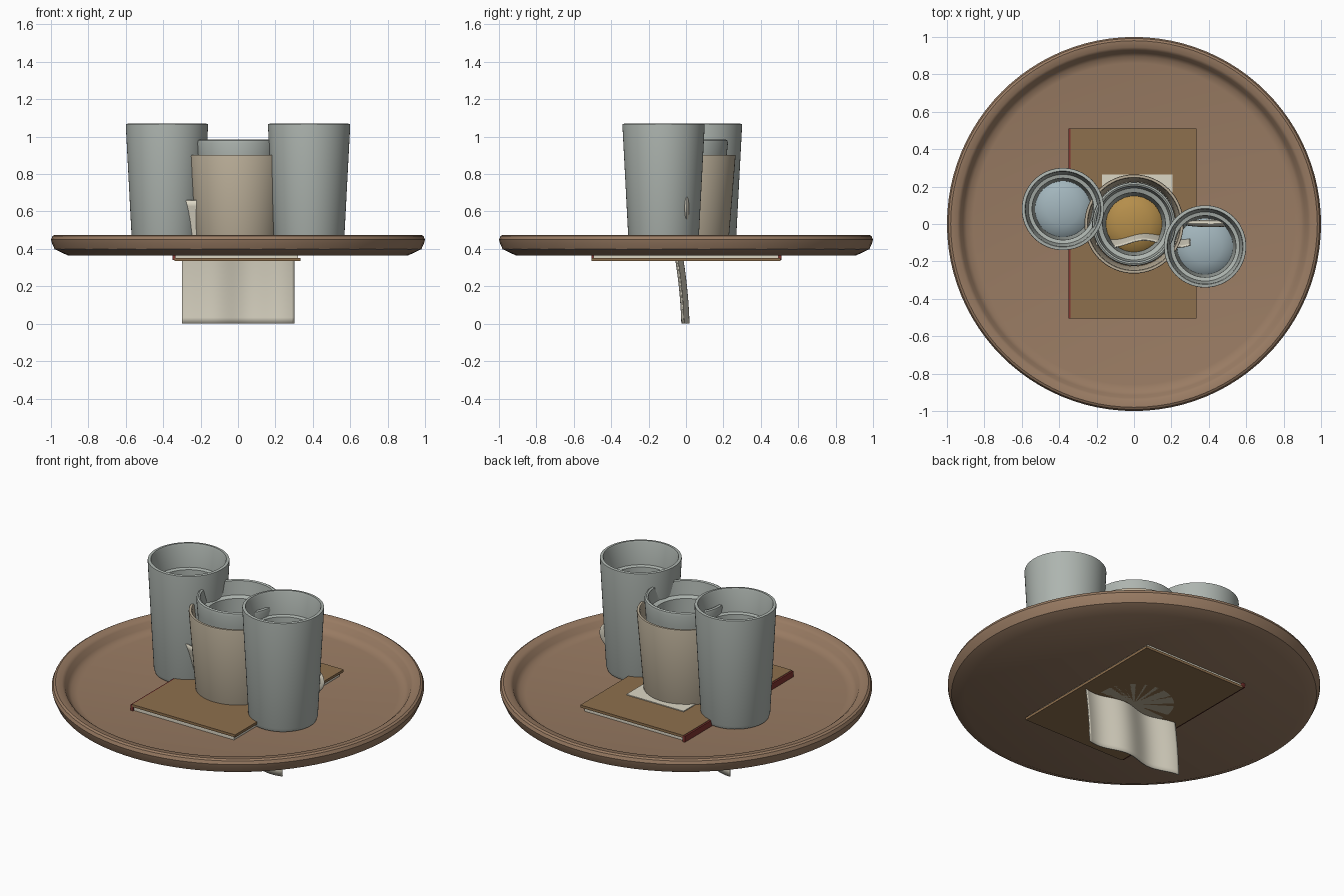
import bpy, bmesh, math
from mathutils import Vector

if "Cube" in bpy.data.objects:
    bpy.data.objects.remove(bpy.data.objects["Cube"])


def mat(name, rgb):
    m = bpy.data.materials.new(name)
    m.diffuse_color = (*rgb, 1)
    m.use_nodes = True
    m.node_tree.nodes["Principled BSDF"].inputs["Base Color"].default_value = m.diffuse_color
    return m


wood = mat("wood", (0.32, 0.20, 0.125))
glaze = mat("glaze", (0.42, 0.46, 0.43))
card = mat("card", (0.50, 0.43, 0.32))
cover = mat("cover", (0.27, 0.16, 0.075))
red = mat("red", (0.22, 0.035, 0.03))
paper = mat("paper", (0.72, 0.68, 0.56))
water = mat("water", (0.36, 0.46, 0.50))
tea = mat("tea", (0.46, 0.27, 0.07))


def finish(name, bm, material, smooth=True):
    bmesh.ops.recalc_face_normals(bm, faces=bm.faces)
    me = bpy.data.meshes.new(name)
    bm.to_mesh(me)
    bm.free()
    ob = bpy.data.objects.new(name, me)
    bpy.context.collection.objects.link(ob)
    me.materials.append(material)
    if smooth:
        bpy.ops.object.select_all(action='DESELECT')
        ob.select_set(True)
        bpy.context.view_layer.objects.active = ob
        bpy.ops.object.shade_smooth_by_angle(angle=math.radians(35))
    return ob


def lathe(name, profile, material, at=(0, 0), n=64):
    """Spin an (r, z) profile about a vertical axis."""
    bm = bmesh.new()
    vs = [bm.verts.new((r, 0, z)) for r, z in profile]
    es = [bm.edges.new(p) for p in zip(vs, vs[1:])]
    bmesh.ops.spin(bm, geom=vs + es, cent=(0, 0, 0), axis=(0, 0, 1),
                   angle=math.tau, steps=n, use_duplicate=False)
    bmesh.ops.remove_doubles(bm, verts=bm.verts, dist=1e-5)
    bmesh.ops.translate(bm, verts=bm.verts, vec=(*at, 0))
    return finish(name, bm, material)


def box(name, lo, hi, material):
    bm = bmesh.new()
    bmesh.ops.create_cube(bm, size=1)
    lo, hi = Vector(lo), Vector(hi)
    bmesh.ops.scale(bm, verts=bm.verts, vec=hi - lo)
    bmesh.ops.translate(bm, verts=bm.verts, vec=(lo + hi) / 2)
    return finish(name, bm, material, smooth=False)


# round tray with a raised, rolled rim
lathe("tray", [(0, .365), (.91, .365), (.98, .398), (.995, .43), (1, .45),
               (.992, .468), (.98, .475), (.945, .472), (.93, .46),
               (.915, .43), (.895, .412), (.86, .405), (0, .405)], wood, n=96)

# book lying at the middle of the tray
box("book_back_cover", (-.34, -.505, .335), (.335, .505, .35), cover)
box("book_pages", (-.335, -.495, .35), (.32, .495, .428), paper)
box("book_front_cover", (-.34, -.505, .428), (.335, .51, .443), cover)
box("book_spine", (-.35, -.505, .34), (-.335, .51, .44), red)
box("receipt", (-.17, -.1, .443), (.205, .265, .448), paper)

# two tall tumblers with an inner ledge and domed liquid at the bottom
for side, at in (("left", (-.38, .08)), ("right", (.38, -.12))):
    lathe(side + "_tumbler",
          [(0, .41), (.18, .41), (.187, .43), (.22, 1.06), (.219, 1.068),
           (.203, 1.07), (.199, 1.06), (.185, .935), (.165, .93),
           (.148, .46), (0, .46)], glaze, at)
    lathe(side + "_liquid", [(.15, .50), (.13, .517), (.09, .533),
                             (.04, .542), (0, .544)], water, at)

# middle cup inside a loose card sleeve
lathe("middle_cup", [(0, .336), (.18, .336), (.19, .36), (.218, .90),
                     (.224, .965), (.221, .98), (.212, .985), (.203, .98),
                     (.192, .90), (.168, .89), (.148, .44), (0, .44)], glaze)
lathe("middle_liquid", [(.15, .50), (.13, .517), (.09, .533),
                        (.04, .542), (0, .544)], tea)
lathe("card_sleeve", [(0, .335), (.215, .335), (.22, .345), (.265, .895),
                      (.263, .902), (.25, .902), (.246, .895),
                      (.225, .60)], card)

# thin oval tag poking through the right tumbler
bm = bmesh.new()
bmesh.ops.create_uvsphere(bm, u_segments=32, v_segments=16, radius=1)
bmesh.ops.scale(bm, verts=bm.verts, vec=(.155, .02, .10))
bmesh.ops.translate(bm, verts=bm.verts, vec=(.41, .003, .62))
finish("oval_tag", bm, paper)

# wavy napkin hanging down through the tray
bm = bmesh.new()
nx, nz = 48, 20
grid = []
for j in range(nz + 1):
    z = .66 * j / nz
    row = []
    for i in range(nx + 1):
        x = -.3 + .6 * i / nx
        y = -.003 - .03 * z - .19 * z * z + .019 * math.sin(x * math.tau / .36 + .6)
        row.append(bm.verts.new((x, y, z)))
    grid.append(row)
for j in range(nz):
    for i in range(nx):
        bm.faces.new((grid[j][i], grid[j][i + 1], grid[j + 1][i + 1], grid[j + 1][i]))
napkin = finish("napkin", bm, paper)
solid = napkin.modifiers.new("thickness", 'SOLIDIFY')
solid.thickness = .006
solid.offset = 0
